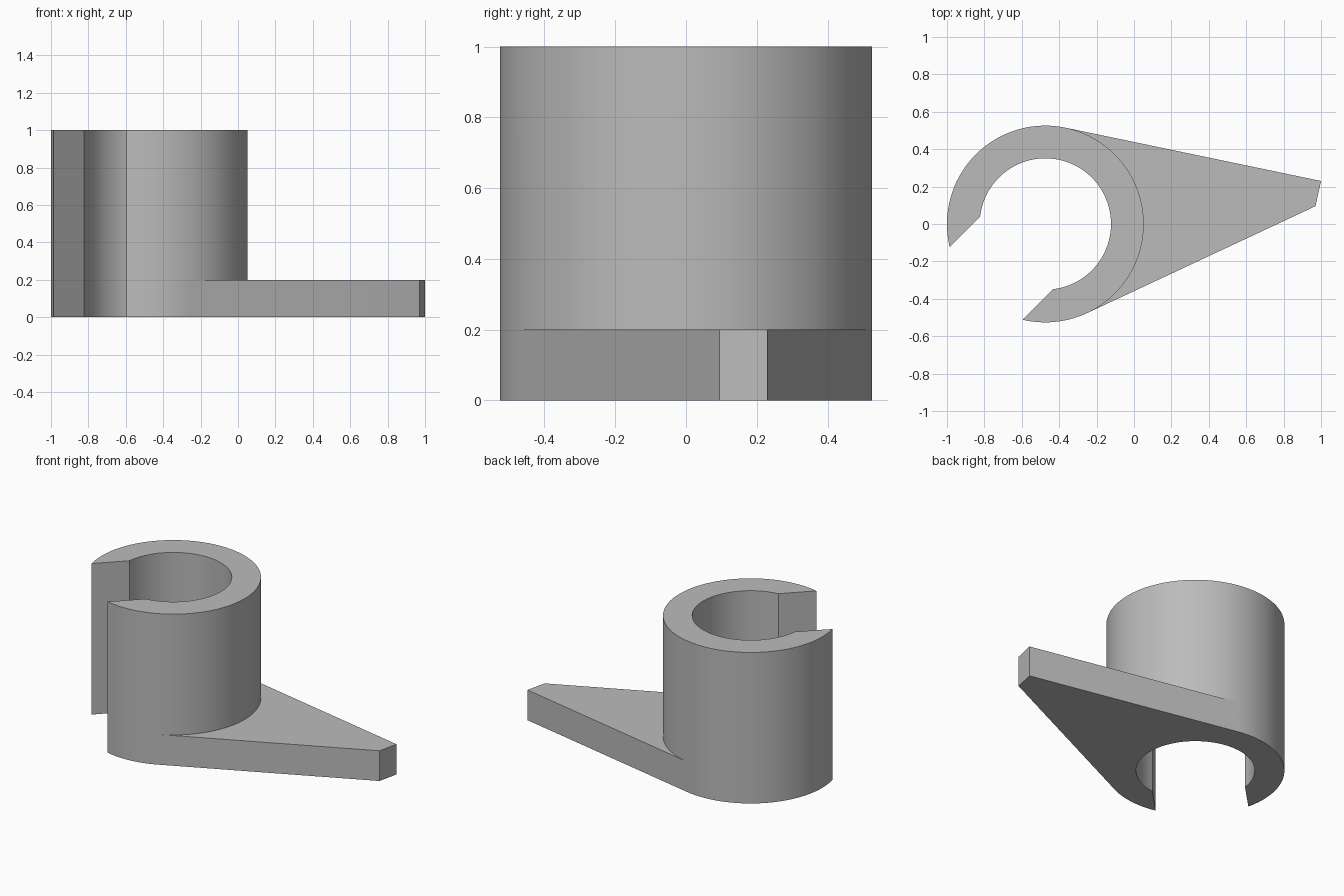
import bpy, bmesh
from math import radians, degrees, sin, cos, asin, acos, atan2, hypot

cube = bpy.data.objects.get("Cube")
if cube:
    bpy.data.objects.remove(cube, do_unlink=True)

# Main sizes
CX, OUTER, INNER = -0.474, 0.526, 0.351
HEIGHT, ARM_TOP = 1.0, 0.2
SLOT_DIR, SLOT_HALF = 225, 0.275
TIP = [(0.97, 0.095), (1.0, 0.23)]


def arc(radius, start, end):
    """Points on the sleeve circle, angles in degrees."""
    n = max(2, round(abs(end - start) / 3))
    angles = [radians(start + (end - start) * i / n) for i in range(n + 1)]
    return [(CX + radius * cos(a), radius * sin(a)) for a in angles]


def tangent(point, side):
    """Angle where a line from the point touches the outer circle."""
    dx, dy = point[0] - CX, point[1]
    return degrees(atan2(dy, dx) + side * acos(OUTER / hypot(dx, dy)))


# Outline pieces: outer wall in three arcs, inner wall in one
slot_out = degrees(asin(SLOT_HALF / OUTER))
slot_in = degrees(asin(SLOT_HALF / INNER))
low, high = tangent(TIP[0], -1), tangent(TIP[1], 1)
front_arc = arc(OUTER, SLOT_DIR + slot_out - 360, low)
arm_arc = arc(OUTER, low, high)
back_arc = arc(OUTER, high, SLOT_DIR - slot_out)
bore = arc(INNER, SLOT_DIR - slot_in, SLOT_DIR + slot_in - 360)

base_outline = front_arc + TIP + back_arc + bore
sleeve_outline = front_arc + arm_arc[1:-1] + back_arc + bore
shelf_outline = [front_arc[-1]] + TIP + [back_arc[0]] + arm_arc[-2:0:-1]

bm = bmesh.new()


def cap(outline, z):
    bm.faces.new([bm.verts.new((x, y, z)) for x, y in outline])


def walls(outline, z0, z1):
    for (ax, ay), (bx, by) in zip(outline, outline[1:] + outline[:1]):
        corners = (ax, ay, z0), (bx, by, z0), (bx, by, z1), (ax, ay, z1)
        bm.faces.new([bm.verts.new(c) for c in corners])


# Base with arm, then the slotted sleeve above it
cap(base_outline[::-1], 0)
walls(base_outline, 0, ARM_TOP)
cap(shelf_outline, ARM_TOP)
walls(sleeve_outline, ARM_TOP, HEIGHT)
cap(sleeve_outline, HEIGHT)
bmesh.ops.remove_doubles(bm, verts=bm.verts, dist=0.0001)
bmesh.ops.recalc_face_normals(bm, faces=bm.faces)

mesh = bpy.data.meshes.new("slotted_sleeve_with_arm")
bm.to_mesh(mesh)
bm.free()
part = bpy.data.objects.new("slotted_sleeve_with_arm", mesh)
bpy.context.collection.objects.link(part)

# Plain grey material
grey = bpy.data.materials.new("plain grey")
grey.use_nodes = True
colour = (0.5, 0.5, 0.5, 1)
grey.diffuse_color = colour
grey.node_tree.nodes["Principled BSDF"].inputs["Base Color"].default_value = colour
mesh.materials.append(grey)

# Smooth curved walls, crisp corners
bpy.ops.object.select_all(action='DESELECT')
part.select_set(True)
bpy.context.view_layer.objects.active = part
bpy.ops.object.shade_smooth_by_angle(angle=radians(20))
